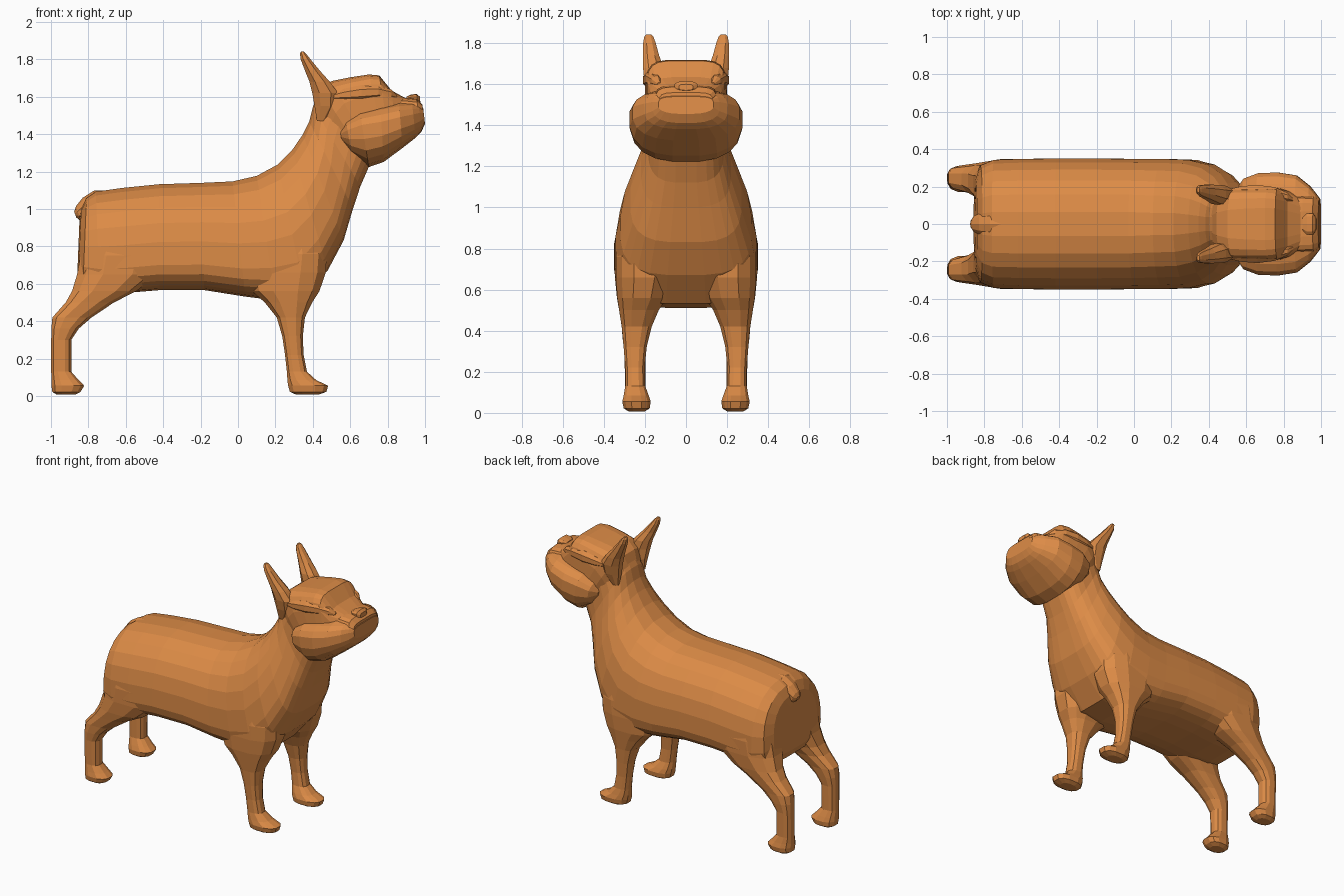
import bpy, bmesh, math
from mathutils import Vector

fur = bpy.data.materials.new("tan_fur")
fur.diffuse_color = (0.72, 0.26, 0.062, 1)


def loft(name, rings, sides=16):
    """Skin a closed tube through rings of (centre, half axis u, up axis, down axis, squareness up, down)."""
    bm = bmesh.new()
    loops = []
    for c, u, up, down, n_up, n_down in rings:
        loop = []
        for i in range(sides):
            a = 2 * math.pi * (i + 0.5) / sides
            ca, sa = math.cos(a), math.sin(a)
            v, n = (up, n_up) if sa > 0 else (down, n_down)
            p = (Vector(c) + Vector(u) * math.copysign(abs(ca) ** (2 / n), ca)
                 + Vector(v) * abs(sa) ** (2 / n))
            loop.append(bm.verts.new(p))
        loops.append(loop)
    for a, b in zip(loops, loops[1:]):
        for i in range(sides):
            j = (i + 1) % sides
            bm.faces.new((a[i], a[j], b[j], b[i]))
    bm.faces.new(loops[0][::-1])
    bm.faces.new(loops[-1])
    bmesh.ops.recalc_face_normals(bm, faces=bm.faces)
    me = bpy.data.meshes.new(name)
    bm.to_mesh(me)
    bm.free()
    me.materials.append(fur)
    ob = bpy.data.objects.new(name, me)
    bpy.context.collection.objects.link(ob)
    return ob


def profile_loft(name, rows, sides=16, n_down=None):
    """Rows: top x, top z, bottom x, bottom z, half width, squareness, height fraction of widest line."""
    rings = []
    for tx, tz, bx, bz, w, n, f in rows:
        top, bot = Vector((tx, 0, tz)), Vector((bx, 0, bz))
        c = bot.lerp(top, f)
        rings.append((c, (0, w, 0), top - c, bot - c, n, n_down or n))
    return loft(name, rings, sides)


def limb_loft(name, rows, side, sides=12, n=2.6):
    """Rows: z, x min, x max, inner y, outer y."""
    rings = []
    for z, a, b, c, d in rows:
        half = Vector((0, (d - c) / 2, 0))
        rings.append((((a + b) / 2, side * (c + d) / 2, z), ((b - a) / 2, 0, 0), half, -half, n, n))
    return loft(name, rings, sides)


# Trunk, chest and neck
body = profile_loft("body", [
    (-.848, .93, -.858, .68, .12, 2.4, .4),
    (-.838, 1.0, -.855, .62, .24, 2.4, .36),
    (-.81, 1.06, -.83, .57, .315, 2.4, .34),
    (-.76, 1.095, -.74, .55, .345, 2.4, .33),
    (-.62, 1.115, -.60, .55, .35, 2.4, .33),
    (-.42, 1.135, -.42, .565, .352, 2.4, .33),
    (-.20, 1.142, -.18, .565, .352, 2.4, .33),
    (-.03, 1.15, .04, .53, .35, 2.4, .34),
    (.10, 1.18, .20, .51, .35, 2.3, .36),
    (.21, 1.24, .36, .53, .345, 2.3, .36),
    (.29, 1.32, .48, .67, .32, 2.2, .36),
    (.345, 1.40, .565, .83, .272, 2.2, .37),
    (.38, 1.47, .615, 1.0, .22, 2.3, .40),
    (.40, 1.55, .655, 1.12, .187, 2.5, .45),
    (.44, 1.62, .705, 1.235, .178, 2.6, .5)], 24, 3.2)

# Skull with flat crown
skull = profile_loft("skull", [
    (.41, 1.56, .64, 1.24, .165, 2.8, .5),
    (.44, 1.64, .68, 1.27, .192, 3.2, .5),
    (.50, 1.685, .72, 1.30, .200, 3.8, .5),
    (.60, 1.705, .75, 1.33, .200, 4.2, .5),
    (.70, 1.72, .78, 1.36, .196, 4.5, .5),
    (.755, 1.715, .81, 1.38, .19, 4.5, .5),
    (.82, 1.635, .85, 1.40, .175, 4, .5),
    (.90, 1.59, .90, 1.45, .13, 4, .5)], 20)
parts = [skull]

# Four legs, with thigh and shoulder fading into the flank
for s, label in ((1, "left"), (-1, "right")):
    parts.append(limb_loft("front_leg_" + label, [
        (.007, .31, .43, .20, .28), (.022, .275, .475, .175, .305),
        (.055, .265, .485, .17, .312), (.085, .262, .42, .18, .305),
        (.13, .26, .37, .197, .297), (.22, .25, .352, .20, .297),
        (.32, .235, .348, .19, .305), (.42, .205, .36, .165, .315),
        (.50, .14, .40, .13, .328), (.56, .07, .44, .09, .338),
        (.66, .04, .475, .06, .345), (.76, .06, .48, .06, .345),
        (.88, .12, .44, .06, .325)], s))
    parts.append(limb_loft("hind_leg_" + label, [
        (.007, -.97, -.87, .20, .28), (.022, -.995, -.84, .175, .305),
        (.055, -1.0, -.82, .17, .312), (.085, -1.0, -.85, .18, .305),
        (.13, -1.0, -.89, .197, .297), (.30, -1.0, -.89, .195, .302),
        (.36, -1.0, -.85, .185, .31), (.42, -.995, -.78, .175, .315),
        (.50, -.925, -.66, .15, .328), (.56, -.892, -.54, .12, .339),
        (.65, -.866, -.42, .07, .349), (.75, -.848, -.40, .06, .352),
        (.90, -.83, -.48, .06, .325)], s))

# Merge skull and legs into one continuous skin
for p in parts:
    m = body.modifiers.new("merge", "BOOLEAN")
    m.operation = "UNION"
    m.solver = "EXACT"
    m.object = p
    bpy.context.view_layer.objects.active = body
    bpy.ops.object.modifier_apply(modifier=m.name)
    bpy.data.objects.remove(p)

# Jowls, tapering to a narrower chin
profile_loft("jowls", [
    (.545, 1.425, .555, 1.355, .19, 2.5, .55),
    (.575, 1.48, .61, 1.285, .245, 2.7, .6),
    (.65, 1.53, .70, 1.222, .274, 2.7, .65),
    (.76, 1.558, .78, 1.25, .278, 2.7, .6),
    (.86, 1.575, .88, 1.325, .262, 2.7, .55),
    (.93, 1.575, .95, 1.38, .205, 3, .5),
    (.965, 1.565, .98, 1.41, .165, 3.4, .5),
    (.99, 1.54, 1.0, 1.455, .135, 4, .5)], 20, 2.6)

# Flat bridge of the muzzle
profile_loft("muzzle_bridge", [
    (.74, 1.60, .76, 1.45, .15, 4, .5),
    (.90, 1.595, .91, 1.45, .152, 4, .5),
    (.955, 1.588, .975, 1.45, .148, 4, .5),
    (.985, 1.56, .996, 1.47, .13, 4, .5)], 16)

# Nose pad
profile_loft("nose", [
    (.90, 1.60, .90, 1.57, .035, 3, .5), (.925, 1.612, .925, 1.56, .058, 3, .5),
    (.955, 1.615, .96, 1.56, .058, 3, .5), (.972, 1.60, .975, 1.57, .035, 3, .5)], 10)

# Tail stub
profile_loft("tail", [
    (-.68, 1.10, -.72, 1.0, .05, 2, .5), (-.77, 1.098, -.77, .98, .07, 2, .5),
    (-.83, 1.06, -.81, .945, .06, 2, .5), (-.866, 1.015, -.84, .935, .045, 2, .5),
    (-.876, .985, -.865, .955, .02, 2, .5)], 10)

for s, label in ((1, "left"), (-1, "right")):
    # Upright ears
    limb_loft("ear_" + label, [
        (1.47, .42, .47, .13, .16), (1.55, .405, .53, .10, .19),
        (1.62, .392, .54, .10, .207), (1.68, .378, .495, .105, .213),
        (1.74, .355, .44, .128, .213), (1.80, .333, .39, .145, .211),
        (1.83, .33, .365, .156, .205), (1.843, .336, .352, .168, .195)], s, 8, 2.2)
    # Brow ridge over the eye
    loft("brow_" + label, [
        ((x, s * y, z), (0, r, 0), (0, 0, r), (0, 0, -r), 2.2, 2.2)
        for x, y, z, r in ((.50, .17, 1.60, .015), (.57, .168, 1.61, .036),
                           (.66, .166, 1.62, .046), (.75, .16, 1.625, .04),
                           (.82, .145, 1.615, .025), (.85, .13, 1.60, .01))], 8)
